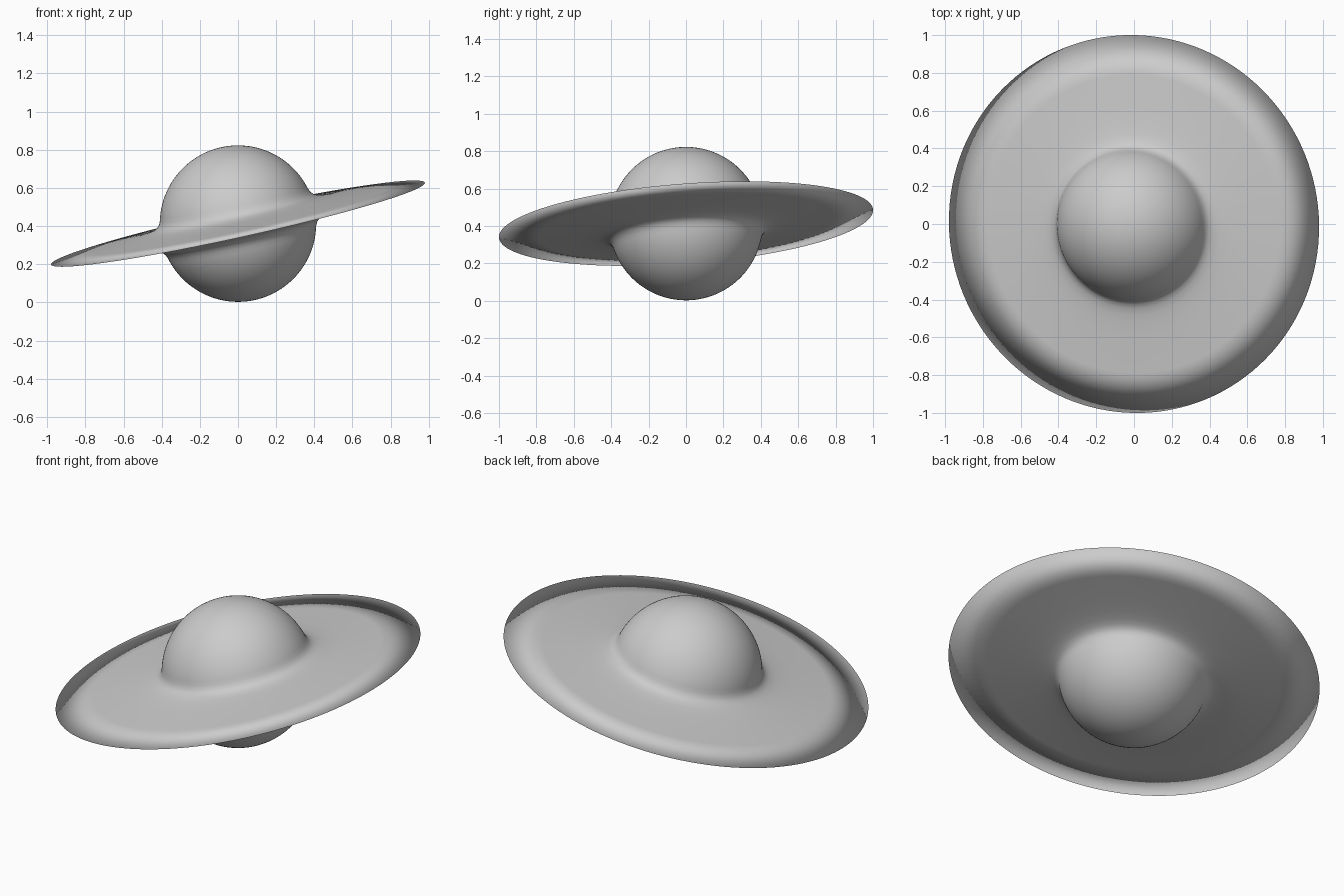
import bpy, bmesh, math
from mathutils import Vector

if "Cube" in bpy.data.objects:
    bpy.data.objects.remove(bpy.data.objects["Cube"])

R = 0.41          # globe radius
SEGMENTS = 128    # steps around the axis
RING = 1.003      # disc radius

# Half profile (radius, height): globe arc, concave fillet, thin tapering disc
arc = [(R * math.sin(a), R * math.cos(a))
       for a in (math.radians(76) * i / 24 for i in range(25))]
fillet = [(0.408, 0.078), (0.422, 0.064), (0.445, 0.053), (0.48, 0.045),
          (0.53, 0.038), (0.60, 0.031), (0.70, 0.023), (0.79, 0.016)]
upper = arc + fillet
profile = upper + [(RING, 0.0)] + [(r, -h) for r, h in reversed(upper)]

# Globe and disc turned as one continuous skin
bm = bmesh.new()
verts = [bm.verts.new((r, 0, h)) for r, h in profile]
edges = [bm.edges.new(pair) for pair in zip(verts, verts[1:])]
bmesh.ops.spin(bm, geom=verts + edges, cent=(0, 0, 0), axis=(0, 0, 1),
               angle=math.tau, steps=SEGMENTS, use_merge=False)
bmesh.ops.remove_doubles(bm, verts=bm.verts, dist=1e-5)
bmesh.ops.recalc_face_normals(bm, faces=bm.faces)
for f in bm.faces:
    f.smooth = True

# Tilt the disc axis
tilt = Vector((-0.219, -0.075, 1)).normalized()
turn = Vector((0, 0, 1)).rotation_difference(tilt)
bmesh.ops.transform(bm, matrix=turn.to_matrix().to_4x4(), verts=bm.verts)
bmesh.ops.translate(bm, vec=(0, 0, R + 0.003), verts=bm.verts)

mesh = bpy.data.meshes.new("ringed_planet")
bm.to_mesh(mesh)
bm.free()
planet = bpy.data.objects.new("ringed_planet", mesh)
bpy.context.collection.objects.link(planet)
